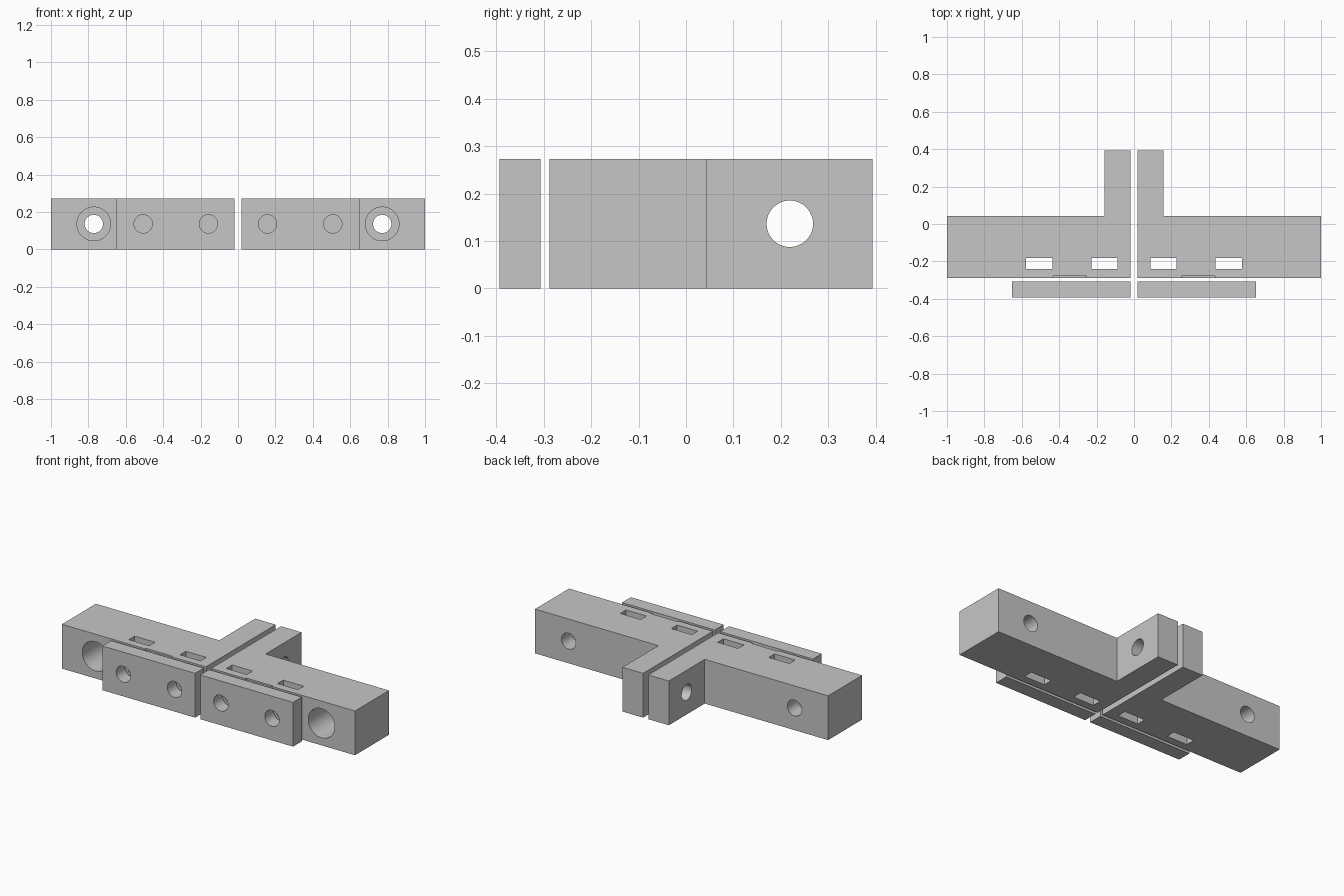
import bpy
import bmesh
from math import pi, radians
from mathutils import Matrix

if "Cube" in bpy.data.objects:
    bpy.data.objects.remove(bpy.data.objects["Cube"], do_unlink=True)

HEIGHT = 0.273
MID = HEIGHT / 2
GAP = 0.018            # half of the gap between the two halves
FRONT, BACK = -0.288, 0.043
BOLT_R = 0.049
BOLT_X = (0.158, 0.507)
GREY = (0.565, 0.565, 0.565, 1)

grey = bpy.data.materials.new("light grey")
grey.use_nodes = True
grey.diffuse_color = GREY
grey.node_tree.nodes["Principled BSDF"].inputs["Base Color"].default_value = GREY


def to_object(name, bm):
    bmesh.ops.recalc_face_normals(bm, faces=bm.faces)
    mesh = bpy.data.meshes.new(name)
    bm.to_mesh(mesh)
    bm.free()
    mesh.materials.append(grey)
    obj = bpy.data.objects.new(name, mesh)
    bpy.context.collection.objects.link(obj)
    return obj


def prism(name, outline, z0=0.0, z1=HEIGHT):
    """Extrude an xy outline upward."""
    bm = bmesh.new()
    face = bm.faces.new([bm.verts.new((x, y, z0)) for x, y in outline])
    top = bmesh.ops.extrude_face_region(bm, geom=[face])["geom"]
    bmesh.ops.translate(bm, vec=(0, 0, z1 - z0),
                        verts=[v for v in top if isinstance(v, bmesh.types.BMVert)])
    return to_object(name, bm)


def slot(x0, x1, y0, y1, bottom=-0.1):
    """Cutter that opens through the top, and by default the bottom."""
    return prism("slot_cutter", [(x0, y0), (x1, y0), (x1, y1), (x0, y1)], bottom, HEIGHT + 0.1)


def hole(axis, across, radius, start, end):
    """Round cutter along x or y at mid height."""
    bm = bmesh.new()
    bmesh.ops.create_cone(bm, cap_ends=True, segments=48, radius1=radius,
                          radius2=radius, depth=end - start)
    middle = (start + end) / 2
    turn = Matrix.Rotation(pi / 2, 4, "X" if axis == "y" else "Y")
    spot = (across, middle, MID) if axis == "y" else (middle, across, MID)
    bmesh.ops.transform(bm, matrix=Matrix.Translation(spot) @ turn, verts=bm.verts)
    return to_object("hole_cutter", bm)


def finish(obj, cutters):
    """Cut the part, mirror it across x and shade the bores smooth."""
    for cutter in cutters:
        cutter.hide_render = True
        mod = obj.modifiers.new("cut", "BOOLEAN")
        mod.operation = "DIFFERENCE"
        mod.solver = "EXACT"
        mod.object = cutter
    mirror = obj.modifiers.new("mirror", "MIRROR")
    mirror.use_mirror_merge = False
    bpy.ops.object.select_all(action="DESELECT")
    obj.select_set(True)
    bpy.context.view_layer.objects.active = obj
    for name in [m.name for m in obj.modifiers]:
        bpy.ops.object.modifier_apply(modifier=name)
    for cutter in cutters:
        bpy.data.objects.remove(cutter, do_unlink=True)
    bpy.ops.object.shade_smooth_by_angle(angle=radians(30))


# L-shaped carriage blocks with a rear tensioning arm
body = prism("carriage_blocks", [(GAP, FRONT), (1, FRONT), (1, BACK), (0.158, BACK),
                                 (0.158, 0.393), (GAP, 0.393)])
cuts = [
    hole("y", 0.771, BOLT_R, -0.5, 0.5),           # mounting bolt
    hole("y", 0.771, 0.09, -0.5, -0.06),           # counterbore
    hole("x", 0.219, BOLT_R, -0.1, 0.3),           # arm bolt
    slot(0.253, 0.432, -0.5, FRONT + 0.009, HEIGHT - 0.01),    # shallow front nick
]
for x in BOLT_X:
    cuts.append(slot(x - 0.07, x + 0.07, -0.24, -0.183))    # nut trap
    cuts.append(hole("y", x, BOLT_R, -0.5, -0.12))          # clamp bolt
finish(body, cuts)

# Front clamping plates
plate = prism("clamp_plates", [(GAP, -0.393), (0.651, -0.393), (0.651, -0.307), (GAP, -0.307)])
finish(plate, [hole("y", x, BOLT_R, -0.5, -0.2) for x in BOLT_X])
